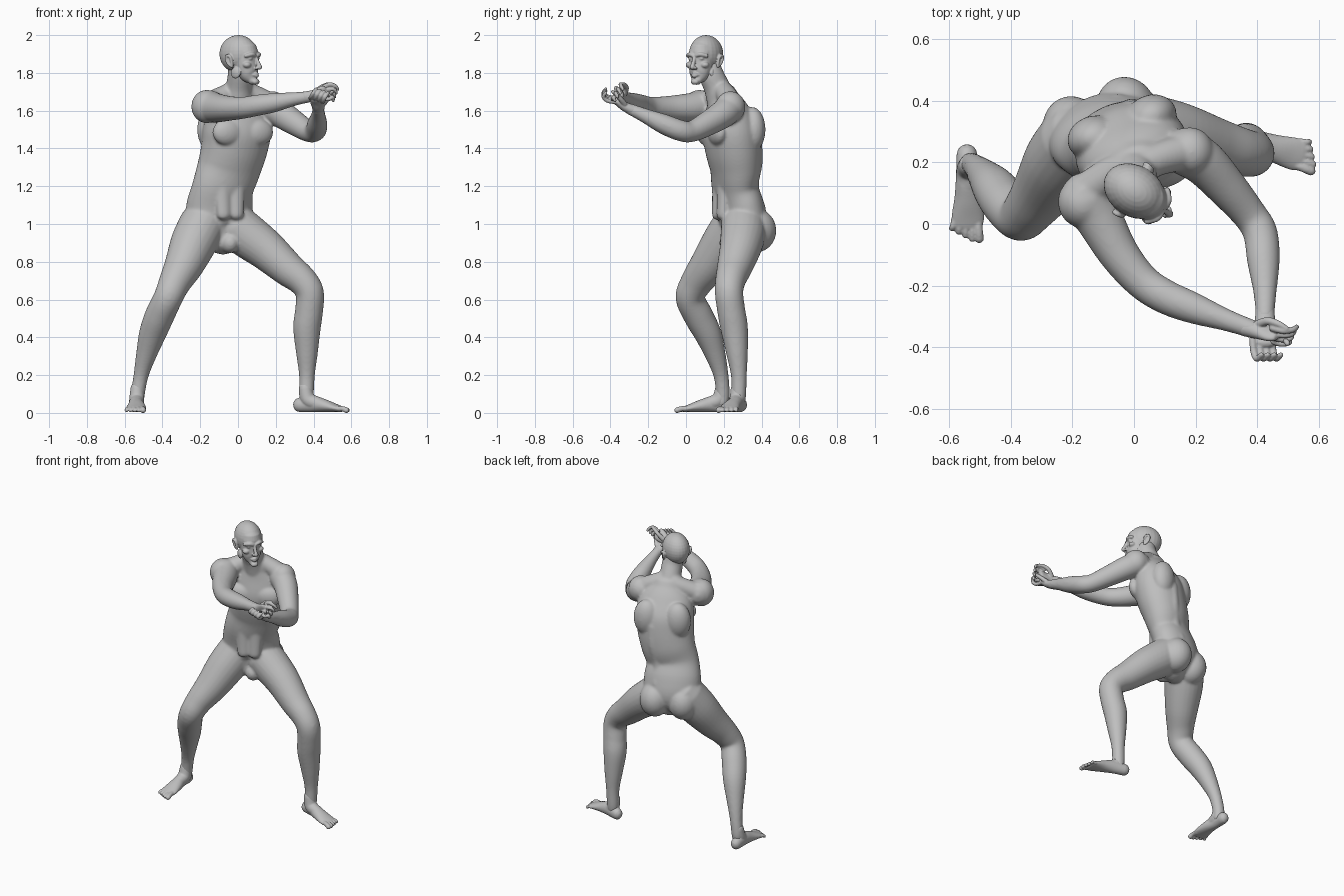
import bpy, bmesh, math
from mathutils import Vector, Matrix

skin = bpy.data.materials.new("grey_clay")
skin.diffuse_color = (0.52, 0.52, 0.52, 1)


def spline(pts, n=5):
    """Catmull-Rom through rows of numbers."""
    out = []
    for i in range(len(pts) - 1):
        a, b, c, d = (pts[max(i - 1, 0)], pts[i], pts[i + 1], pts[min(i + 2, len(pts) - 1)])
        for k in range(n):
            t = k / n
            out.append([0.5 * (2 * q + (r - p) * t + (2 * p - 5 * q + 4 * r - s) * t * t
                               + (3 * q - p - 3 * r + s) * t ** 3)
                        for p, q, r, s in zip(a, b, c, d)])
    return out + [list(pts[-1])]


def tube(bm, pts, hint=(1, 0, 0), M=Matrix(), seg=24):
    """Round-ended loft; rows are x, y, z, radius along hint[, radius across]."""
    rows = spline([p if len(p) == 5 else (*p, p[3]) for p in pts])
    P = [Vector(r[:3]) for r in rows]
    rings = []
    for i, r in enumerate(rows):
        t = (P[min(i + 1, len(P) - 1)] - P[max(i - 1, 0)]).normalized()
        u = Vector(hint)
        u = (u - t * u.dot(t)).normalized()
        v = t.cross(u)
        ring = (P[i], u, v, t, r[3], r[4])
        cap = [(math.radians(a), min(r[3], r[4])) for a in (85, 60, 30)]
        if i == 0:
            rings += [(P[i] - t * m * math.sin(a), u, v, t, r[3] * math.cos(a), r[4] * math.cos(a)) for a, m in cap]
        rings.append(ring)
        if i == len(rows) - 1:
            rings += [(P[i] + t * m * math.sin(a), u, v, t, r[3] * math.cos(a), r[4] * math.cos(a))
                      for a, m in reversed(cap)]
    ang = [2 * math.pi * k / seg for k in range(seg)]
    V = [[bm.verts.new(M @ (c + u * ra * math.cos(a) + v * rb * math.sin(a))) for a in ang]
         for c, u, v, t, ra, rb in rings]
    for A, B in zip(V, V[1:]):
        for k in range(seg):
            bm.faces.new((A[k], A[(k + 1) % seg], B[(k + 1) % seg], B[k]))
    bm.faces.new(V[0][::-1])
    bm.faces.new(V[-1])


def ball(bm, c, r, yaw=0, M=Matrix(), tilt=0):
    """Ellipsoid turned by yaw about z after a tilt about x."""
    T = (M @ Matrix.Translation(c) @ Matrix.Rotation(math.radians(yaw), 4, 'Z')
         @ Matrix.Rotation(math.radians(tilt), 4, 'X') @ Matrix.Diagonal((*r, 1)))
    bmesh.ops.create_uvsphere(bm, u_segments=24, v_segments=16, radius=1, matrix=T)


def finish(bm, name, voxel, smooth):
    """Fuse overlapping volumes into one smooth skin."""
    bmesh.ops.recalc_face_normals(bm, faces=bm.faces)
    me = bpy.data.meshes.new(name)
    bm.to_mesh(me)
    bm.free()
    me.materials.append(skin)
    me.polygons.foreach_set("use_smooth", [True] * len(me.polygons))
    ob = bpy.data.objects.new(name, me)
    bpy.context.collection.objects.link(ob)
    m = ob.modifiers.new("fuse", 'REMESH')
    m.mode, m.voxel_size, m.use_smooth_shade = 'VOXEL', voxel, True
    s = ob.modifiers.new("soften", 'SMOOTH')
    s.factor, s.iterations = 0.5, smooth


def place(x, y, z, yaw):
    return Matrix.Translation((x, y, z)) @ Matrix.Rotation(math.radians(yaw), 4, 'Z')


# ---------- body: torso, neck, arms and legs ----------
bm = bmesh.new()
YAW = 20
side = (0.94, 0.34, 0)
tube(bm, [(-.07, .29, .93, .11, .09), (-.10, .30, 1.0, .175, .12), (-.097, .285, 1.1, .182, .118),
          (-.078, .257, 1.2, .168, .113), (-.047, .26, 1.3, .172, .132), (-.02, .25, 1.4, .18, .145),
          (-.005, .235, 1.5, .185, .145), (.0, .215, 1.6, .165, .11), (.005, .195, 1.67, .105, .08)], side, seg=40)
# neck and sloping shoulder muscles
tube(bm, [(.0, .20, 1.62, .085), (.005, .165, 1.72, .07), (.012, .13, 1.80, .066), (.0, .12, 1.86, .06)])
tube(bm, [(-.15, .11, 1.64, .06), (-.06, .17, 1.685, .055), (.0, .18, 1.72, .05),
          (.09, .215, 1.68, .055), (.17, .235, 1.635, .06)], (0, 1, 0))
T = place(-.01, .235, 0, YAW)
P = place(-.095, .295, 0, YAW)
for s in (-1, 1):
    ball(bm, (s * .085, -.105, 1.485), (.085, .045, .07), 0, T)            # chest muscle
    ball(bm, (s * .10, .085, 1.50), (.085, .07, .12), 0, T)                # shoulder blade
    tube(bm, [(-.095 + s * .045, .365 + s * .016, 1.08, .042), (-.08 + s * .045, .325 + s * .016, 1.2, .045),
              (-.055 + s * .045, .345 + s * .016, 1.33, .045), (-.04 + s * .04, .345 + s * .016, 1.46, .04)])
    tube(bm, [(s * .035, -.09, 1.05, .04, .03), (s * .038, -.088, 1.2, .045, .03),
              (s * .04, -.10, 1.36, .045, .03)], (1, 0, 0), place(-.072, .265, 0, YAW))
    ball(bm, (s * .092, .048, .965), (.098, .108, .115), 0, P)             # seat muscle
ball(bm, (-.045, .235, .90), (.05, .06, .055), YAW)                        # pelvis floor
# right arm
tube(bm, [(-.155, .085, 1.625, .085), (-.115, .02, 1.615, .078), (-.05, -.095, 1.612, .066),
          (.025, -.185, 1.615, .058), (.10, -.235, 1.628, .056), (.19, -.272, 1.642, .051),
          (.30, -.312, 1.662, .036), (.39, -.343, 1.676, .03)], (0, 0, 1))
ball(bm, (-.165, .07, 1.622), (.082, .085, .088), YAW)
# left arm
tube(bm, [(.165, .235, 1.62, .078), (.225, .20, 1.585, .075), (.30, .12, 1.535, .066),
          (.375, .03, 1.49, .056), (.41, -.03, 1.495, .056), (.42, -.12, 1.53, .053),
          (.425, -.22, 1.575, .038), (.425, -.30, 1.61, .03)], (1, 0, 0))
ball(bm, (.185, .235, 1.62), (.075, .08, .083), YAW)
# right leg
tube(bm, [(-.185, .27, 1.0, .125), (-.235, .205, .90, .122), (-.285, .125, .785, .104),
          (-.335, .055, .69, .085), (-.37, .022, .61, .077), (-.415, .065, .515, .078),
          (-.452, .115, .42, .072), (-.485, .155, .31, .055), (-.513, .185, .20, .04),
          (-.53, .195, .10, .037), (-.53, .19, .06, .034)])
ball(bm, (-.38, -.01, .615), (.045, .043, .055), -10)
# left leg
tube(bm, [(-.01, .305, .985, .12), (.06, .30, .93, .118), (.15, .285, .862, .108),
          (.26, .255, .765, .092), (.34, .235, .70, .08), (.38, .228, .635, .075),
          (.376, .24, .54, .074), (.365, .255, .45, .073), (.365, .27, .32, .058),
          (.365, .28, .20, .042), (.362, .28, .10, .039), (.362, .28, .06, .034)], (0, 1, 0))
ball(bm, (.405, .215, .65), (.045, .045, .055), 40)
finish(bm, "body", .0075, 9)

# ---------- head ----------
bm = bmesh.new()
M = place(.012, .10, 1.87, 57)
ball(bm, (0, .012, .03), (.083, .107, .1), 0, M)                           # skull
tube(bm, [(0, -.078, -.108, .03, .026), (0, -.06, -.085, .05, .046), (0, -.045, -.05, .061, .06),
          (0, -.033, -.01, .067, .068), (0, -.03, .04, .068, .07)], (1, 0, 0), M)  # face and jaw
tube(bm, [(0, -.101, .012, .009), (0, -.112, -.015, .01), (0, -.123, -.04, .013)], (1, 0, 0), M)  # nose
ball(bm, (0, -.098, -.117), (.024, .018, .016), 0, M)                      # chin
for z, r in ((-.074, .008), (-.086, .009)):                                # lips
    tube(bm, [(-.022, -.094, -.08, .004), (0, -.106, z, r), (.022, -.094, -.08, .004)], (0, 0, 1), M)
for s in (-1, 1):
    tube(bm, [(s * .012, -.1, .022, .01), (s * .035, -.096, .028, .011), (s * .06, -.075, .02, .01)], (0, 0, 1), M)
    ball(bm, (s * .033, -.084, .006), (.015, .013, .01), 0, M)             # eye
    ball(bm, (s * .046, -.073, -.028), (.024, .022, .017), 0, M)           # cheekbone
    ball(bm, (s * .012, -.112, -.045), (.009, .011, .008), 0, M)           # nostril
    ball(bm, (s * .064, -.012, -.07), (.012, .03, .03), 0, M)              # jaw corner
    tube(bm, [(s * .08, .0, -.035, .008), (s * .085, .0, -.01, .007), (s * .09, .006, .015, .008),
              (s * .093, .022, .022, .008), (s * .092, .03, .006, .008), (s * .086, .02, -.022, .008),
              (s * .08, .002, -.037, .008)], (1, 0, 0), M, 12)             # ear rim
    ball(bm, (s * .082, .014, -.003), (.007, .017, .024), 0, M)
finish(bm, "head", .004, 4)

# ---------- feet ----------
for name, M, s in (("right_foot", place(-.542, .215, 0, 0), 1), ("left_foot", place(.335, .287, 0, 73), -1)):
    bm = bmesh.new()
    tube(bm, [(0, .01, .042, .034, .038), (0, -.06, .048, .036, .044), (s * .004, -.13, .038, .045, .034),
              (s * .003, -.19, .026, .053, .022), (0, -.22, .02, .05, .016)], (1, 0, 0), M)
    tube(bm, [(s * .008, -.025, .13, .035), (s * .006, -.04, .07, .04), (s * .004, -.09, .05, .036)], (1, 0, 0), M)
    for i in range(5):                                                     # toes
        x, r = s * (.038 - i * .021), (.0155, .012, .0115, .011, .0105)[i]
        y = -.262 + .011 * max(i - 1, 0)
        tube(bm, [(x * .9, -.2, .022, r), (x, (y - .215) / 2, .022, r * .9), (x * 1.05, y, .014, r)], (1, 0, 0), M, 14)
    finish(bm, name, .004, 4)

# ---------- right hand: fingers reaching forward ----------
bm = bmesh.new()
tube(bm, [(.36, -.335, 1.672, .031, .029), (.40, -.345, 1.679, .032, .026), (.435, -.352, 1.69, .04, .02),
          (.46, -.355, 1.70, .04, .017)], (0, -.5, .8))
for i in range(4):
    y, z = -.338 - i * .014, 1.725 - i * .02
    tube(bm, [(.45, y, z, .0115), (.485 - i * .002, y - .008, z + .014 - i * .006, .011),
              (.515 - i * .004, y - .005, z + .006, .0095), (.528 - i * .008, y + .004, z - .012, .0085)], (0, 1, 0), Matrix(), 14)
tube(bm, [(.405, -.325, 1.69, .015), (.435, -.315, 1.72, .013), (.47, -.325, 1.738, .011), (.495, -.34, 1.742, .009)],
     (0, 1, 0), Matrix(), 14)                                              # thumb
finish(bm, "right_hand", .0035, 3)

# ---------- left hand: cupped under the right ----------
bm = bmesh.new()
tube(bm, [(.425, -.28, 1.602, .031, .029), (.425, -.325, 1.622, .034, .025), (.422, -.36, 1.645, .04, .02),
          (.42, -.385, 1.66, .038, .018)], (1, 0, 0))
for i in range(4):
    x, z = .385 + i * .021, 1.672 - i * .007
    tube(bm, [(x, -.375, z - .005, .0115), (x + .004, -.415, z + .002, .0115), (x + .014, -.437, z + .022, .0105),
              (x + .028, -.425, z + .042, .009)], (1, 0, 0), Matrix(), 14)
tube(bm, [(.45, -.325, 1.635, .015), (.472, -.345, 1.66, .013), (.488, -.37, 1.685, .011), (.498, -.388, 1.70, .009)],
     (0, 1, 0), Matrix(), 14)                                              # thumb
finish(bm, "left_hand", .0035, 3)
